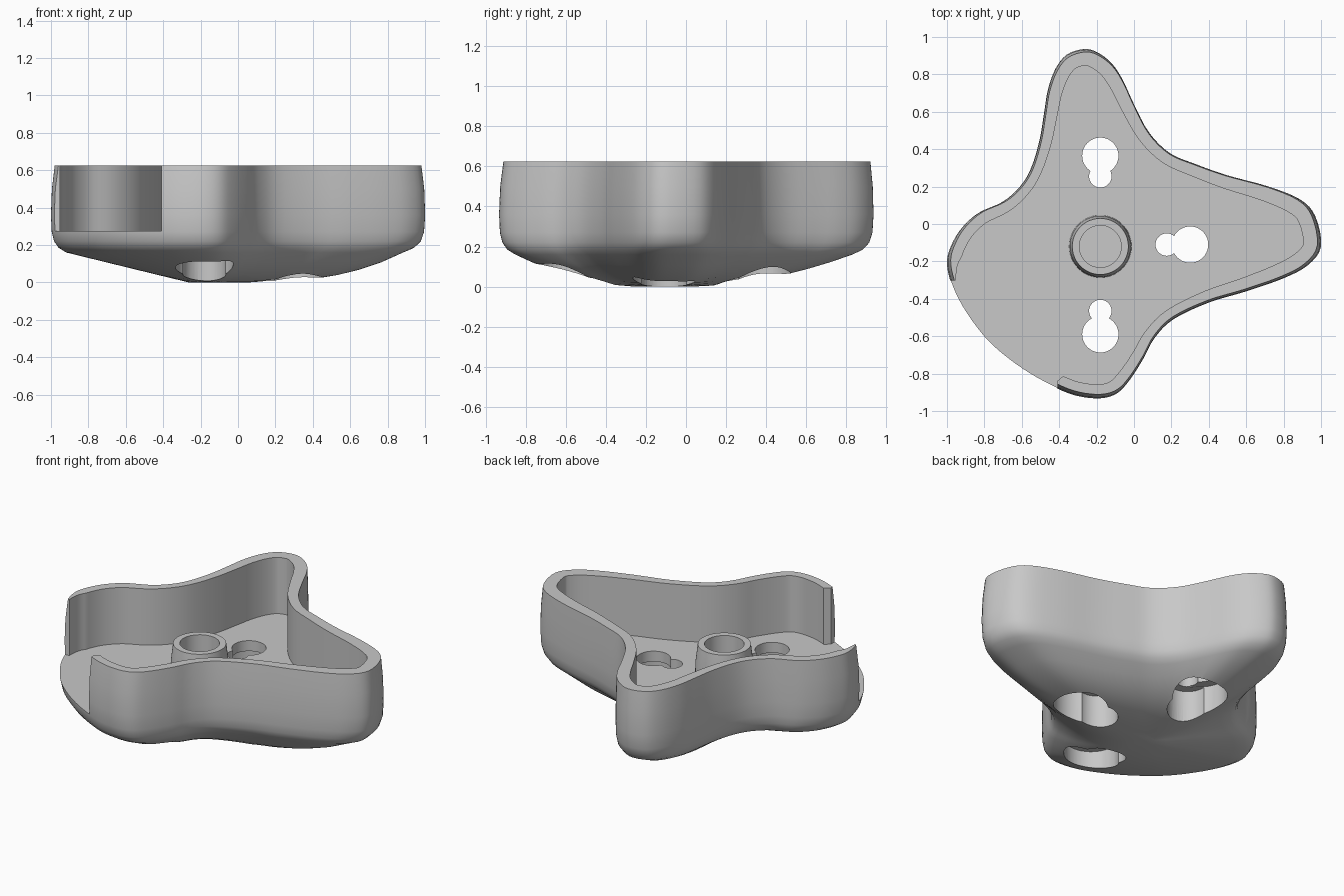
import bpy
import bmesh
import math
from mathutils import Vector

default_cube = bpy.data.objects.get("Cube")
if default_cube:
    bpy.data.objects.remove(default_cube, do_unlink=True)

FLOOR, RIM = 0.275, 0.625
HUB = Vector((-0.18, -0.12))
TAPER_CENTRE = Vector((0, 0.15))

grey = bpy.data.materials.new("plain_grey")
grey.use_nodes = True
colour = (0.58, 0.58, 0.58, 1)
grey.diffuse_color = colour
grey.node_tree.nodes["Principled BSDF"].inputs["Base Color"].default_value = colour


def loft(name, rings, closed=False):
    """Skin a stack of equal-length rings; cap both ends unless closed."""
    bm = bmesh.new()
    loops = [[bm.verts.new(p) for p in ring] for ring in rings]
    pairs = list(zip(loops, loops[1:]))
    if closed:
        pairs.append((loops[-1], loops[0]))
    else:
        bm.faces.new(loops[0])
        bm.faces.new(loops[-1])
    for low, high in pairs:
        for i in range(len(low)):
            j = (i + 1) % len(low)
            bm.faces.new((low[i], low[j], high[j], high[i]))
    bmesh.ops.recalc_face_normals(bm, faces=bm.faces)
    mesh = bpy.data.meshes.new(name)
    bm.to_mesh(mesh)
    bm.free()
    mesh.materials.append(grey)
    obj = bpy.data.objects.new(name, mesh)
    bpy.context.collection.objects.link(obj)
    return obj


def circle(centre, radius, z, count=40):
    steps = [math.tau * i / count for i in range(count)]
    return [(centre[0] + radius * math.cos(a), centre[1] + radius * math.sin(a), z)
            for a in steps]


def prism(name, outline, bottom, top):
    return loft(name, [[(p[0], p[1], z) for p in outline] for z in (bottom, top)])


def activate(obj):
    bpy.ops.object.select_all(action="DESELECT")
    obj.select_set(True)
    bpy.context.view_layer.objects.active = obj


def carve(target, cutter):
    """Subtract the cutter from the target and discard it."""
    cutter.hide_render = True
    modifier = target.modifiers.new("carve", "BOOLEAN")
    modifier.operation = "DIFFERENCE"
    modifier.solver = "EXACT"
    modifier.object = cutter
    activate(target)
    bpy.ops.object.modifier_apply(modifier=modifier.name)
    bpy.data.objects.remove(cutter, do_unlink=True)


def smooth_loop(points, steps=4):
    """Closed Catmull-Rom curve through the points."""
    result = []
    count = len(points)
    for i in range(count):
        a, b, c, d = (Vector(points[(i + k - 1) % count]) for k in range(4))
        for s in range(steps):
            t = s / steps
            result.append(b + (c - a) * t / 2 + (a * 2 - b * 5 + c * 4 - d) * t * t / 2
                          + (b * 3 - a - c * 3 + d) * t ** 3 / 2)
    return result


# Walled outline, running counterclockwise from the front end to the left end
wall = [(-.41, -.88), (-.3, -.92), (-.18, -.932), (-.09, -.905), (-.02, -.83),
        (.05, -.72), (.11, -.61), (.21, -.51), (.4, -.42), (.6, -.36), (.8, -.29),
        (.93, -.22), (1, -.12), (.97, .04), (.89, .13), (.72, .2), (.5, .26),
        (.33, .32), (.19, .38), (.08, .49), (0, .64), (-.06, .77), (-.12, .86),
        (-.2, .92), (-.27, .935), (-.36, .905), (-.42, .83), (-.46, .72), (-.48, .6),
        (-.505, .45), (-.55, .3), (-.61, .2), (-.7, .12), (-.83, .06), (-.92, -.02),
        (-.975, -.11), (-1, -.2), (-.98, -.31)]
# Open lip at the front right corner
lip = [(-.92, -.44), (-.81, -.595), (-.7, -.7), (-.56, -.8)]
outline = smooth_loop(wall + lip)


# Body: domed underside, rounded corner and slightly tapering side
def dome_ring(t):
    ring = []
    for p in outline:
        arm = p - HUB
        power = 2 + arm.x / arm.length
        q = HUB + arm * t
        ring.append((q.x, q.y, 0.16 * ((t - 0.1) / 0.8) ** power))
    return ring


def side_ring(centre, t, z):
    return [(centre + (p - centre) * t).to_3d() + Vector((0, 0, z)) for p in outline]


rings = [dome_ring(0.1 * k) for k in range(1, 10)]
for scale, height in ((.95, .185), (.98, .22), (.995, .27), (1, .36)):
    rings.append(side_ring(HUB, scale, height))
for scale, height in ((.995, .5), (.98, RIM)):
    rings.append(side_ring(TAPER_CENTRE, scale, height))
body = loft("tray_body", rings)

# Cavity: the inner wall line, opened outward across the lip
inner = []
last = (len(wall) - 1) * 4
for i in range(last + 1):
    tangent = (outline[i + 1] - outline[i - 1]).normalized()
    inward = Vector((-tangent.y, tangent.x))
    to_end = (outline[i] - outline[last]).length
    thickness = 0.03 + 0.055 * (outline[i] - HUB).length
    inner.append(outline[i] + inward * min(thickness, 0.03 + 0.3 * to_end))
inner += [(-1.2, -.32), (-1.2, -1.1), (-.41, -1.1), (-.41, -.84)]
carve(body, prism("cavity_cutter", inner, FLOOR, 1))

# Keyholes through the floor, each with a wider pocket underneath
keyholes = (((-.18, .365), (-.18, .255)),
            ((.3, -.11), (.175, -.11)),
            ((-.18, -.59), (-.18, -.465)))
for head, tail in keyholes:
    for centre, radius, pocket, ceiling in ((head, .097, .155, .21), (tail, .06, .115, .205)):
        for r, top in ((radius, 1), (pocket, ceiling)):
            carve(body, loft("hole_cutter", [circle(centre, r, -1), circle(centre, r, top)]))

# Hub: tapered socket rising from the floor
hub_profile = ((.167, FLOOR - .01), (.163, .38), (.15, .49), (.112, .49), (.112, FLOOR - .01))
hub = loft("hub_socket", [circle(HUB, r, z, 48) for r, z in hub_profile], closed=True)

for part in (body, hub):
    activate(part)
    bpy.ops.object.shade_smooth_by_angle(angle=math.radians(35))
